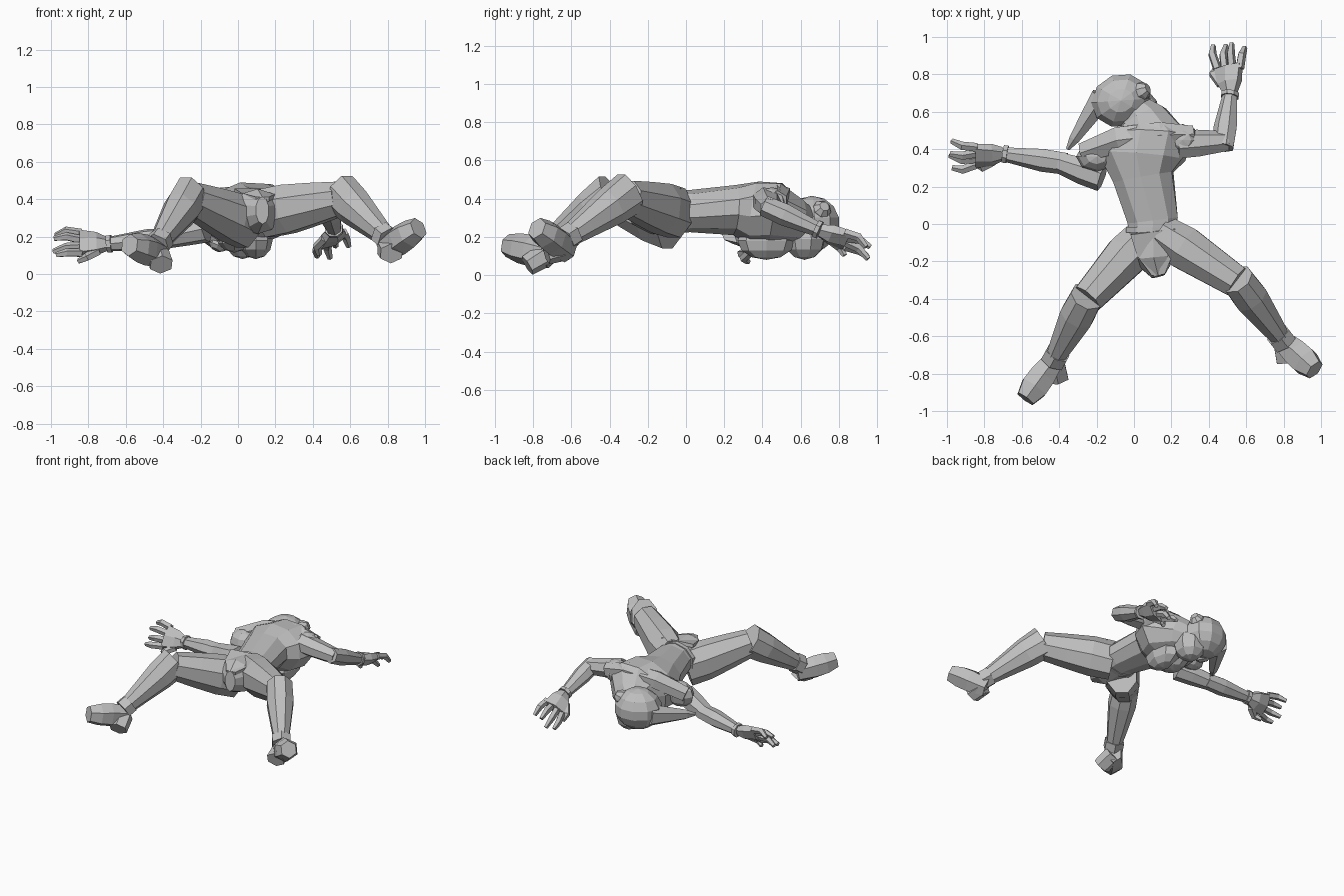
import bpy, bmesh, math
from mathutils import Vector, Matrix

if "Cube" in bpy.data.objects:
    bpy.data.objects.remove(bpy.data.objects["Cube"])

mat = bpy.data.materials.new("plain grey")
mat.diffuse_color = (0.52, 0.52, 0.52, 1)
mat.use_nodes = True
mat.node_tree.nodes["Principled BSDF"].inputs["Base Color"].default_value = mat.diffuse_color


def finish(name, bm):
    bmesh.ops.recalc_face_normals(bm, faces=bm.faces)
    me = bpy.data.meshes.new(name)
    bm.to_mesh(me)
    bm.free()
    me.materials.append(mat)
    ob = bpy.data.objects.new(name, me)
    bpy.context.collection.objects.link(ob)
    return ob


def tube(name, rings, n=8, up=(0, 0, 1)):
    """Loft through rings of (x, y, z, half width, half height[, roll])."""
    bm = bmesh.new()
    pts = [Vector(r[:3]) for r in rings]
    loops = []
    k = 1 / math.cos(math.pi / n)
    for i, r in enumerate(rings):
        d = (pts[min(i + 1, len(pts) - 1)] - pts[max(i - 1, 0)]).normalized()
        side = d.cross(Vector(up)).normalized()
        top = side.cross(d)
        rot = Matrix.Rotation(math.radians(r[5] if len(r) > 5 else 0), 3, d)
        loop = []
        for j in range(n):
            a = 2 * math.pi * (j + 0.5) / n
            off = side * math.cos(a) * r[3] * k + top * math.sin(a) * r[4] * k
            loop.append(bm.verts.new(pts[i] + rot @ off))
        loops.append(loop)
    for a, b in zip(loops, loops[1:]):
        for j in range(n):
            bm.faces.new((a[j], a[(j + 1) % n], b[(j + 1) % n], b[j]))
    bm.faces.new(loops[0])
    bm.faces.new(loops[-1])
    return finish(name, bm)


def limb(name, a, b, profile, n=8):
    """Straight tube from a to b; profile rows are (share of length, half width, half height)."""
    a, b = Vector(a), Vector(b)
    return tube(name, [(*a.lerp(b, t), w, h) for t, w, h in profile], n)


def blob(name, c, s, u=8, v=6, rz=0):
    bm = bmesh.new()
    m = Matrix.Translation(c) @ Matrix.Rotation(math.radians(rz), 4, 'Z') @ Matrix.Diagonal((*s, 1))
    bmesh.ops.create_uvsphere(bm, u_segments=u, v_segments=v, radius=1, matrix=m)
    return finish(name, bm)


def hand(name, w, d, s):
    """Palm, four spread, curled two-part fingers and a thumb."""
    w, d, s = Vector(w), Vector(d).normalized(), Vector(s).normalized()
    u = s.cross(d).normalized()
    if u.z < 0:
        u = -u
    tube(name + "_palm", [(*w, .035, .03), (*(w + d * .06), .062, .042),
                          (*(w + d * .15), .078, .032)], 6, u)
    for i in range(5):
        thumb = i == 4
        o = s * (-.055 if thumb else (i - 1.5) * .046)
        lift = u * (0 if thumb else .015 - .02 * (i % 2))
        a = w + d * (.05 if thumb else .14) + o
        b = a + d * (.06 if thumb else .08) + o * (.8 if thumb else .25) + lift
        c = b + d * (.07 - .012 * abs(i - 1.5)) - u * .035 + lift
        tube(name + ("_thumb" if thumb else "_finger"),
             [(*a, .02, .02), (*b, .019, .019), (*c, .012, .012)], 5, u)


def arm(name, shoulder, elbow, wrist, direction, spread):
    limb(name + "_upper", shoulder, elbow, [(0, .07, .065), (.45, .068, .06), (1.08, .05, .05)], 7)
    limb(name + "_forearm", elbow, wrist, [(-.12, .055, .05), (.3, .058, .054), (1, .035, .034)], 7)
    limb(name + "_wrist_band", elbow, wrist, [(.92, .047, .046), (1, .047, .046)])
    hand(name + "_hand", wrist, direction, spread)


def leg(name, hip, knee, ankle, toe, heel):
    hip, knee, ankle = Vector(hip), Vector(knee), Vector(ankle)
    limb(name + "_thigh", hip, knee, [(0, .10, .13), (.3, .115, .13), (.65, .10, .112), (1, .085, .09)])
    top = knee + Vector((0, .015, .025))
    limb(name + "_shin", top, ankle, [(0, .085, .11), (.3, .09, .098), (.7, .066, .07), (1, .045, .05)])
    limb(name + "_boot_cuff", knee, ankle, [(.88, .062, .06), (1.02, .062, .06)], 6)
    base = ankle - Vector((0, 0, .05))
    limb(name + "_foot", base, toe, [(-.1, .05, .06), (.4, .07, .072), (.7, .072, .068), (1, .05, .052)], 6)
    limb(name + "_heel", base, heel, [(0, .055, .055), (1, .058, .048)], 6)


# Torso, rolled so that one shoulder sits higher
tube("torso", [(.13, -.28, .34, .035, .07), (.105, -.18, .335, .12, .115),
               (.10, .02, .335, .135, .105), (.05, .25, .34, .16, .125, -6),
               (.04, .36, .32, .23, .165, -10), (.07, .47, .315, .235, .165, -12),
               (.05, .56, .28, .13, .12, -10), (-.01, .63, .26, .08, .09)], 10)
limb("belt", (.10, -.045, .335), (.10, -.015, .335), [(0, .142, .112), (1, .142, .112)], 10)
tube("yoke", [(-.27, .385, .32, .05, .05), (-.08, .45, .40, .07, .055),
              (.14, .475, .425, .07, .05), (.31, .48, .385, .045, .05)], 6)
blob("chest", (.095, .42, .18), (.09, .15, .10))
blob("chest", (-.02, .39, .215), (.10, .14, .10))
limb("back_cloth", (.10, -.04, .445), (.13, -.27, .40), [(0, .12, .012), (.5, .10, .012), (1, .035, .012)], 4)

# Head turned sideways: skull, face, ear discs, neck guard and hair tail
blob("head", (-.07, .66, .27), (.165, .145, .145), 10, 7, 20)
blob("face", (.025, .62, .19), (.105, .115, .11), 8, 6, 20)
disc = [(0, .05, .05), (.6, .045, .045), (1, .025, .025)]
limb("ear_disc", (.02, .70, .33), (.075, .725, .36), disc)
limb("ear_disc", (-.10, .60, .17), (-.12, .59, .13), disc)
limb("hair_tail", (-.17, .68, .25), (-.355, .40, .20), [(0, .06, .07), (.4, .045, .05), (.8, .028, .03), (1, .01, .01)], 6)

# Arms: one stretched sideways, one bent forward
blob("shoulder_low", (-.20, .36, .30), (.11, .08, .09))
blob("shoulder_high", (.26, .45, .38), (.09, .085, .08))
arm("arm_low", (-.17, .25, .24), (-.40, .33, .19), (-.70, .375, .16), (-1, -.08, .04), (0, .65, .75))
arm("arm_high", (.23, .42, .39), (.48, .44, .35), (.515, .70, .235), (-.07, .92, -.34), (.85, 0, .5))

# Legs: thigh, flared shin, boot with heel block
leg("wide_leg", (.15, -.05, .325), (.55, -.31, .405), (.80, -.63, .19), (.965, -.78, .245), (.82, -.73, .11))
leg("back_leg", (.05, -.07, .265), (-.25, -.40, .40), (-.43, -.73, .16), (-.58, -.935, .155), (-.41, -.83, .05))
